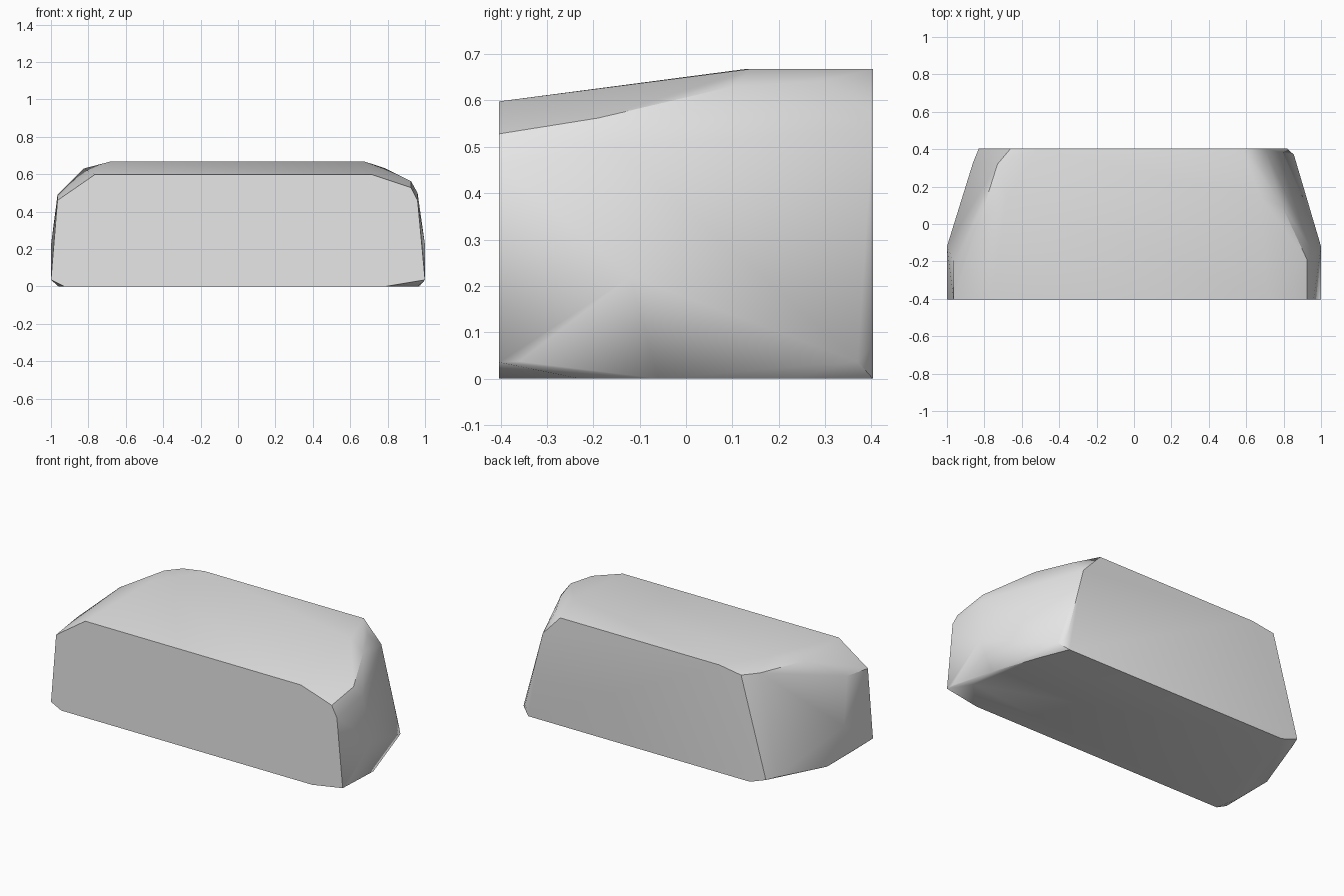
import bpy
import bmesh
from math import radians

cube = bpy.data.objects.get("Cube")
if cube:
    bpy.data.objects.remove(cube, do_unlink=True)

FRONT, BACK, TOP = -0.403, 0.403, 0.668

# Flat front and back outlines (x, z)
front = [(-0.93, 0), (-1, 0.035), (-0.965, 0.46), (-0.765, 0.598),
         (0.715, 0.598), (0.925, 0.528), (0.96, 0.46), (1, 0.035), (0.79, 0)]
back = [(-0.72, 0), (-0.83, 0.04), (-0.66, 0.645), (-0.51, TOP),
        (0.58, TOP), (0.70, 0.54), (0.82, 0.07), (0.80, 0)]

# Worn corners between the two faces (x, y, z)
left_end = [(1, -0.36, 0.037), (1, -0.12, 0.22), (0.96, -0.23, 0),
            (0.97, -0.06, 0), (0.87, 0.23, 0), (0.855, 0.37, 0.037),
            (0.81, 0.37, 0), (0.96, -0.15, 0.5), (0.925, -0.19, 0.562),
            (0.79, 0.1, 0.63), (0.675, 0.14, TOP), (0.69, 0.29, 0.64)]
right_end = [(-1, -0.12, 0.22), (-0.96, -0.25, 0), (-0.96, -0.01, 0),
             (-0.86, 0.33, 0.04), (-0.965, -0.2, 0.49), (-0.88, 0.02, 0.5),
             (-0.825, 0.02, 0.63), (-0.68, 0.13, TOP), (-0.73, 0.32, 0.645)]

# Stone block: convex skin around the worn corners
bm = bmesh.new()
points = [(x, FRONT, z) for x, z in front] + [(x, BACK, z) for x, z in back]
for p in points + left_end + right_end:
    bm.verts.new(p)
hull = bmesh.ops.convex_hull(bm, input=bm.verts)
loose = {g for g in hull["geom_interior"] + hull["geom_unused"]
         if isinstance(g, bmesh.types.BMVert)}
bmesh.ops.delete(bm, geom=list(loose), context="VERTS")
bmesh.ops.dissolve_limit(bm, angle_limit=radians(1), verts=bm.verts, edges=bm.edges)
bmesh.ops.recalc_face_normals(bm, faces=bm.faces)
mesh = bpy.data.meshes.new("stone_block")
bm.to_mesh(mesh)
bm.free()
block = bpy.data.objects.new("stone_block", mesh)
bpy.context.collection.objects.link(block)

# Plain grey stone
grey = bpy.data.materials.new("light_grey")
grey.use_nodes = True
grey.diffuse_color = (0.8, 0.8, 0.8, 1)
shader = next(n for n in grey.node_tree.nodes if n.type == "BSDF_PRINCIPLED")
shader.inputs["Base Color"].default_value = grey.diffuse_color
mesh.materials.append(grey)

# Soft worn ends, crisp front, back and base
bpy.ops.object.select_all(action="DESELECT")
block.select_set(True)
bpy.context.view_layer.objects.active = block
bpy.ops.object.shade_smooth_by_angle(angle=radians(40))
